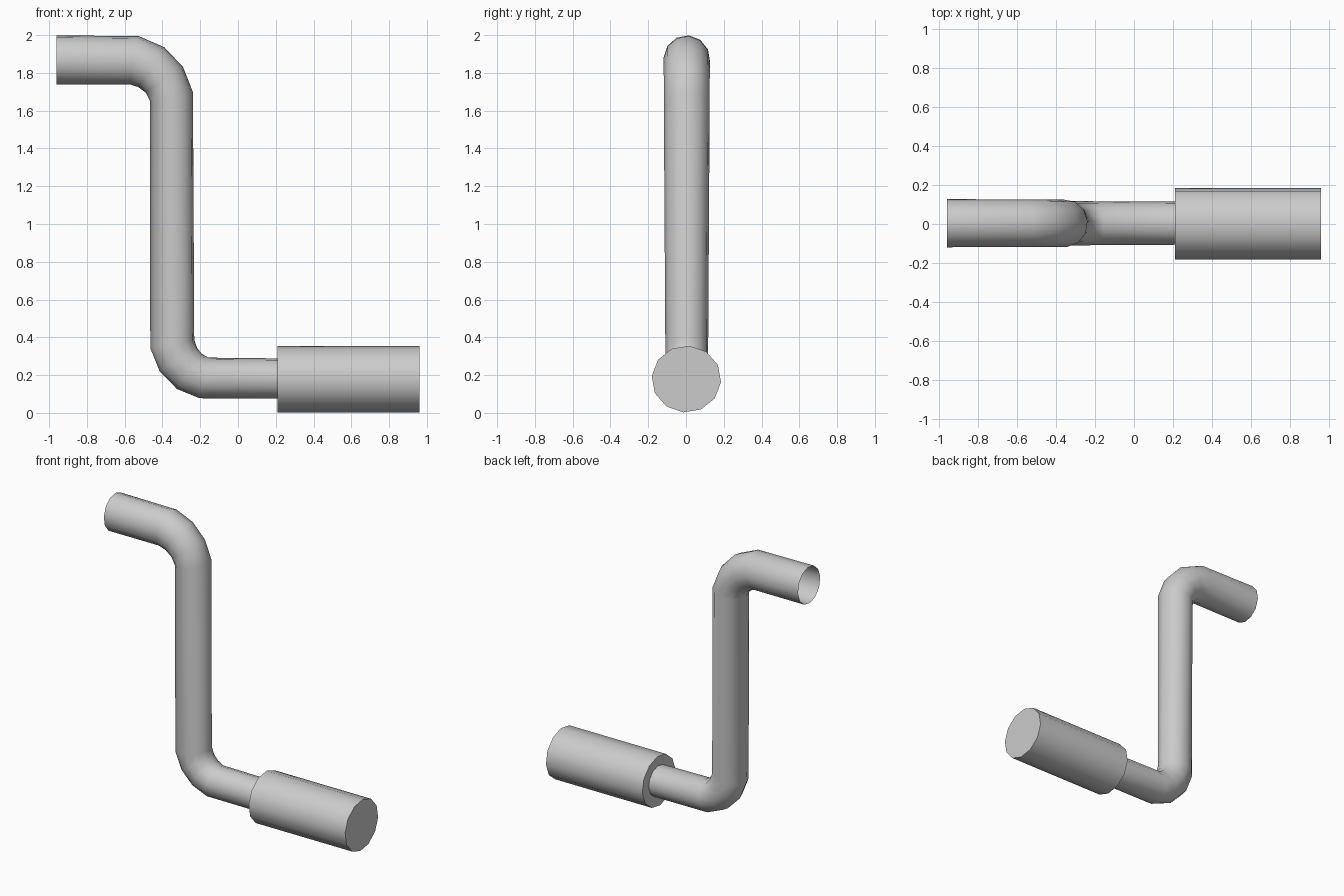
import bpy, bmesh, math
from mathutils import Vector

if "Cube" in bpy.data.objects:
    bpy.data.objects.remove(bpy.data.objects["Cube"])

SIDES = 12
PHASE = math.radians(-5)


def bend(start, end, a0, a1):
    """Four points turning evenly from heading a0 to a1 (degrees, x/z plane)."""
    headings = [math.radians(a0 + (a1 - a0) * k / 4) for k in (1, 2, 3)]
    sx = sum(math.cos(h) for h in headings)
    sz = sum(math.sin(h) for h in headings)
    kx, kz = (end[0] - start[0]) / sx, (end[1] - start[1]) / sz
    pts = [start]
    for h in headings:
        p = pts[-1]
        pts.append((p[0] + kx * math.cos(h), p[1] + kz * math.sin(h)))
    return pts


def ring(bm, centre, normal, ry, rn, y=0.004):
    """One loop of the tube: ry across y, rn along the in-plane normal."""
    verts = []
    for i in range(SIDES):
        a = PHASE + 2 * math.pi * i / SIDES
        off = normal * (rn * math.sin(a))
        verts.append(bm.verts.new((centre[0] + off.x, y + ry * math.cos(a),
                                   centre[1] + off.y)))
    return verts


# Centre line: open top end, upper bend, lower bend, shaft end
path = ([(-0.96, 1.869)] + bend((-0.55, 1.867), (-0.352, 1.675), 0, -90)
        + bend((-0.348, 0.365), (-0.18, 0.185), -90, 0) + [(0.21, 0.182)])
path = [Vector(p) for p in path]
radii = ([(0.124, 0.130), (0.123, 0.128), (0.123, 0.124), (0.122, 0.118), (0.122, 0.114)]
         + [(0.114, 0.117), (0.114, 0.115), (0.114, 0.112), (0.113, 0.108), (0.111, 0.107)])

bm = bmesh.new()
rings = []
for i, p in enumerate(path):
    d_in = (p - path[i - 1]).normalized() if i else None
    d_out = (path[i + 1] - p).normalized() if i < len(path) - 1 else None
    if d_in is None or d_out is None:
        normal, mitre = Vector((0, 1)), 1
    else:
        t = (d_in + d_out).normalized()
        normal, mitre = Vector((-t.y, t.x)), 1 / t.dot(d_in)
    ry, rn = radii[min(i, len(radii) - 1)]
    rings.append(ring(bm, p, normal, ry, rn * mitre))

# Thicker grip: step outwards, then run to the closed end
for x in (0.21, 0.96):
    rings.append(ring(bm, (x, 0.179), Vector((0, 1)), 0.184, 0.177, 0.002))

for a, b in zip(rings, rings[1:]):
    for i in range(SIDES):
        j = (i + 1) % SIDES
        bm.faces.new((a[i], a[j], b[j], b[i]))
bm.faces.new(rings[-1])
bmesh.ops.recalc_face_normals(bm, faces=bm.faces)

mesh = bpy.data.meshes.new("crank_handle")
bm.to_mesh(mesh)
bm.free()
crank = bpy.data.objects.new("crank_handle", mesh)
bpy.context.collection.objects.link(crank)
bpy.context.view_layer.objects.active = crank
crank.select_set(True)
bpy.ops.object.shade_smooth_by_angle(angle=math.radians(50))
